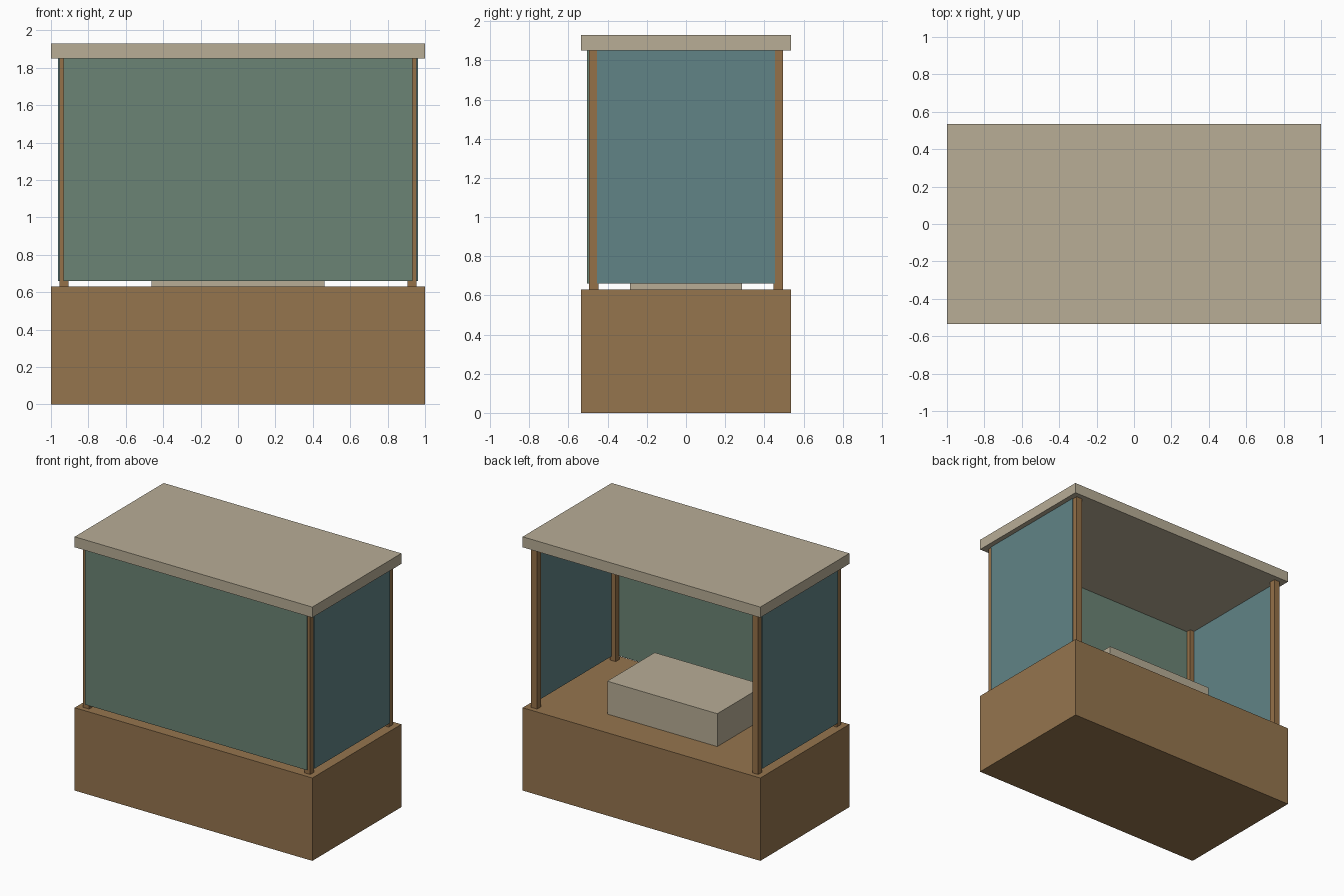
import bpy

cube = bpy.data.objects.get("Cube")
if cube:
    bpy.data.objects.remove(cube, do_unlink=True)


def material(name, r, g, b):
    m = bpy.data.materials.new(name)
    m.use_nodes = True
    m.diffuse_color = (r, g, b, 1)
    m.node_tree.nodes["Principled BSDF"].inputs["Base Color"].default_value = (r, g, b, 1)
    return m


wood = material("brown wood", 0.30, 0.178, 0.076)
post_wood = material("post wood", 0.30, 0.165, 0.066)
stone = material("pale stone", 0.479, 0.418, 0.305)
green = material("green screen", 0.147, 0.231, 0.178)
teal = material("teal screen", 0.119, 0.227, 0.238)


def box(name, low, high, mat):
    """Axis-aligned box between two corners."""
    bpy.ops.mesh.primitive_cube_add(size=1)
    ob = bpy.context.object
    ob.name = name
    ob.location = [(a + b) / 2 for a, b in zip(low, high)]
    ob.scale = [b - a for a, b in zip(low, high)]
    ob.data.materials.append(mat)
    return ob


FLOOR, EAVES, TOP = 0.63, 1.85, 1.93
HEM = 0.66  # lower edge of the hanging screens

# Solid plinth and flat roof
box("plinth", (-1, -0.535, 0), (1, 0.535, FLOOR), wood)
box("roof", (-1, -0.535, EAVES), (1, 0.535, TOP), stone)

# Block in the middle of the floor
box("inner_block", (-0.463, -0.285, FLOOR), (0.463, 0.285, 0.88), stone)

# Corner posts, and a screen on each side
for sx, side in ((-1, "right"), (1, "left")):
    for sy, end in ((-1, "front"), (1, "back")):
        x, y = sx * 0.93, sy * 0.472
        box(f"{end}_{side}_post", (x - 0.025, y - 0.024, FLOOR),
            (x + 0.025, y + 0.024, EAVES), post_wood)
    x = sx * 0.952
    box(f"{side}_screen", (x - 0.01, -0.455, HEM), (x + 0.01, 0.455, EAVES), teal)

# Front screen; the back stays open
box("front_screen", (-0.934, -0.505, HEM), (0.934, -0.485, EAVES), green)
